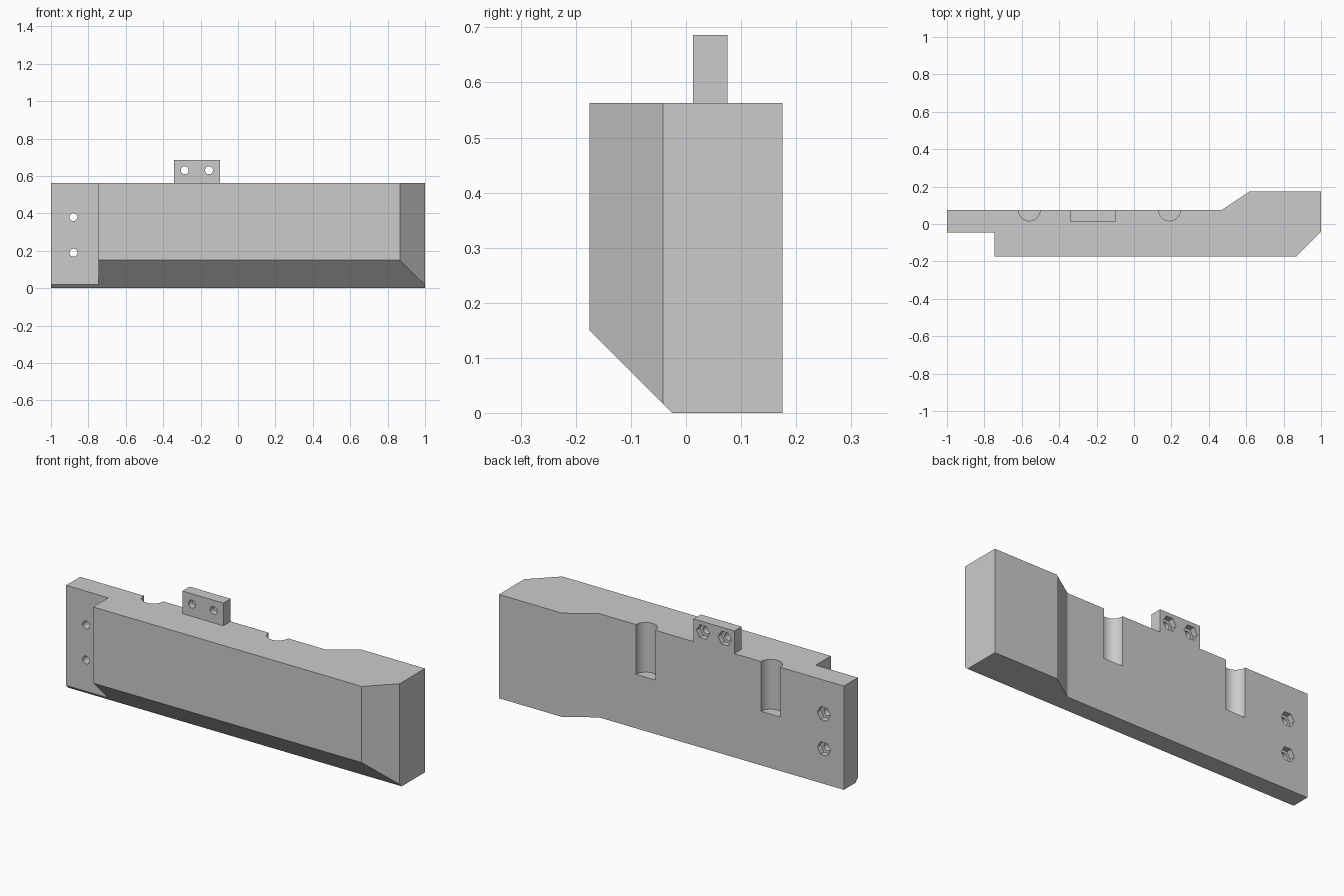
import bpy
import bmesh
from math import radians
from mathutils import Matrix, Vector

cube = bpy.data.objects.get("Cube")
if cube:
    bpy.data.objects.remove(cube, do_unlink=True)

TOP, BACK = 0.563, 0.075

grey = bpy.data.materials.new("plain grey")
grey.use_nodes = True
colour = (0.6, 0.6, 0.6, 1)
grey.diffuse_color = colour
grey.node_tree.nodes["Principled BSDF"].inputs["Base Color"].default_value = colour


def add_object(name, bm):
    bmesh.ops.recalc_face_normals(bm, faces=bm.faces)
    mesh = bpy.data.meshes.new(name)
    bm.to_mesh(mesh)
    bm.free()
    mesh.materials.append(grey)
    obj = bpy.data.objects.new(name, mesh)
    bpy.context.collection.objects.link(obj)
    return obj


def prism(name, outline, bottom, top):
    bm = bmesh.new()
    face = bm.faces.new([bm.verts.new((x, y, bottom)) for x, y in outline])
    ext = bmesh.ops.extrude_face_region(bm, geom=[face])
    verts = [g for g in ext["geom"] if isinstance(g, bmesh.types.BMVert)]
    bmesh.ops.translate(bm, verts=verts, vec=(0, 0, top - bottom))
    return add_object(name, bm)


def rod(name, centre, radius, length, sides, along_y=True):
    bm = bmesh.new()
    turn = Matrix.Rotation(radians(90), 4, "X") if along_y else Matrix()
    spin = Matrix.Rotation(radians(90), 4, "Z") if sides == 6 else Matrix()
    bmesh.ops.create_cone(bm, cap_ends=True, segments=sides, radius1=radius,
                          radius2=radius, depth=length,
                          matrix=Matrix.Translation(centre) @ turn @ spin)
    return add_object(name, bm)


def apply_boolean(target, tool, operation):
    mod = target.modifiers.new(operation.lower(), "BOOLEAN")
    mod.object = tool
    mod.operation = operation
    mod.solver = "EXACT"
    bpy.context.view_layer.objects.active = target
    bpy.ops.object.modifier_apply(modifier=mod.name)
    bpy.data.objects.remove(tool, do_unlink=True)


# Main block from its plan outline
plan = [(-1, BACK), (-1, -0.045), (-0.747, -0.045), (-0.747, -0.175),
        (0.865, -0.175), (1, -0.042), (1, 0.175), (0.62, 0.175), (0.47, BACK)]
body = prism("bumper_block", plan, 0, TOP)

# Sloped lower front edge
bm = bmesh.new()
bm.from_mesh(body.data)
cut = bmesh.ops.bisect_plane(bm, geom=bm.verts[:] + bm.edges[:] + bm.faces[:],
                             plane_co=Vector((0, -0.025, 0)),
                             plane_no=Vector((0, -1, -1)), clear_outer=True)
rim = [g for g in cut["geom_cut"] if isinstance(g, bmesh.types.BMEdge)]
bmesh.ops.holes_fill(bm, edges=rim, sides=0)
bmesh.ops.recalc_face_normals(bm, faces=bm.faces)
bm.to_mesh(body.data)
bm.free()

# Half-round slots in the back
for x in (-0.56, 0.19):
    apply_boolean(body, rod("slot", (x, BACK, 0.493), 0.058, 0.4, 48, False), "DIFFERENCE")

# Upright mounting tab, let into the block
tab = prism("tab", [(-0.343, 0.013), (-0.097, 0.013), (-0.097, BACK), (-0.343, BACK)],
            TOP - 0.05, 0.686)
apply_boolean(body, tab, "UNION")

# Bolt holes with hexagonal nut pockets at the back
for x, z in ((-0.285, 0.63), (-0.155, 0.63), (-0.88, 0.38), (-0.88, 0.19)):
    apply_boolean(body, rod("nut_pocket", (x, BACK, z), 0.04, 0.06, 6), "DIFFERENCE")
    apply_boolean(body, rod("bolt_hole", (x, 0, z), 0.021, 0.4, 32), "DIFFERENCE")

bpy.ops.object.select_all(action="DESELECT")
body.select_set(True)
bpy.context.view_layer.objects.active = body
bpy.ops.object.shade_smooth_by_angle(angle=radians(30))
